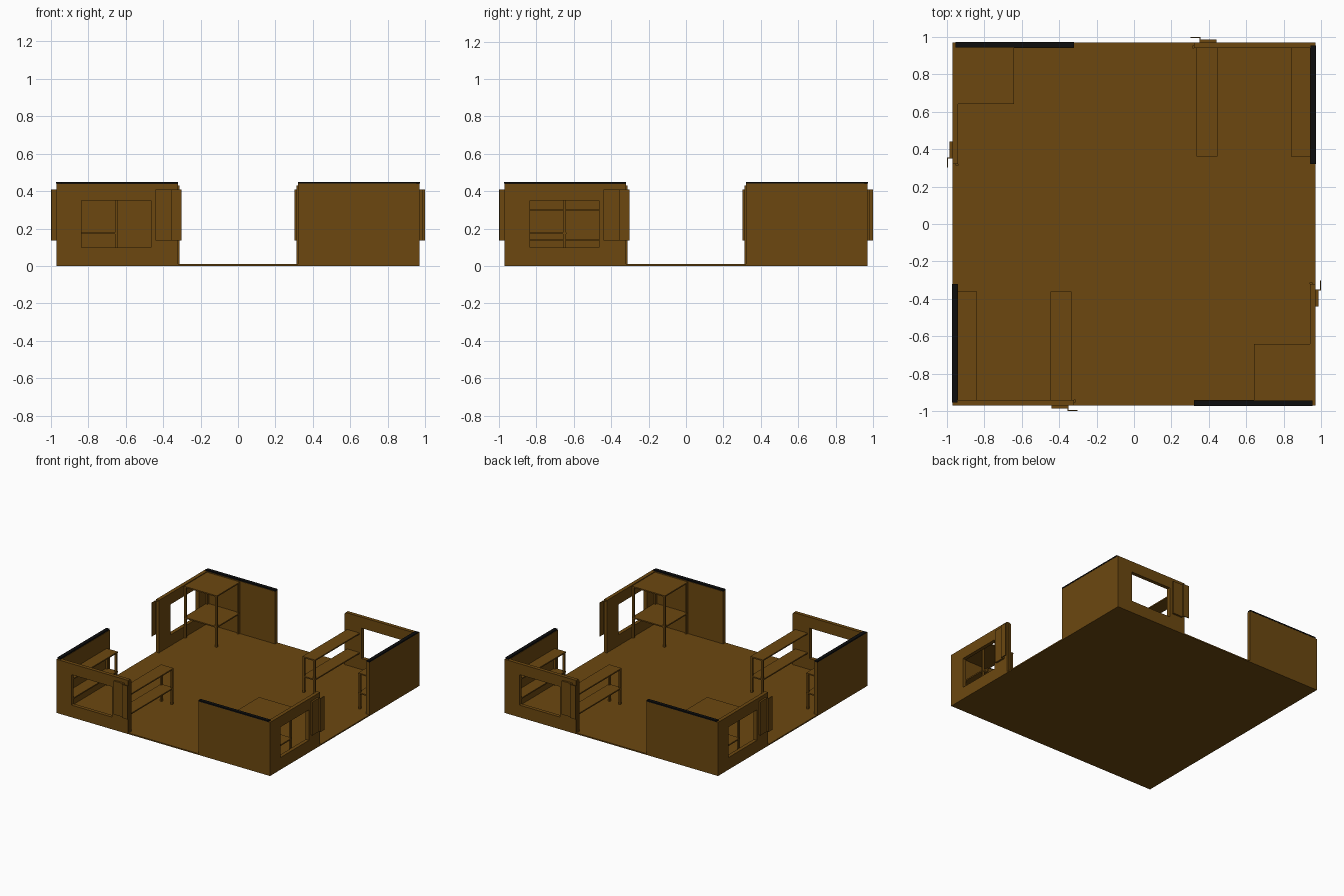
import bpy, bmesh, math
from mathutils import Matrix, Vector

if "Cube" in bpy.data.objects:
    bpy.data.objects.remove(bpy.data.objects["Cube"])


def material(name, rgb):
    m = bpy.data.materials.new(name)
    m.diffuse_color = (*rgb, 1.0)
    m.use_nodes = True
    m.node_tree.nodes["Principled BSDF"].inputs["Base Color"].default_value = m.diffuse_color
    return m


BROWN = material("brown_wood", (0.150, 0.064, 0.005))
BLACK = material("black_trim", (0.004, 0.004, 0.004))


def box(name, x, y, z, mat=BROWN, turn=0):
    """Box from (min, max) ranges, turned about the z axis by quarter turns."""
    bm = bmesh.new()
    bmesh.ops.create_cube(bm, size=1.0)
    size = Vector((x[1] - x[0], y[1] - y[0], z[1] - z[0]))
    mid = Vector((sum(x) / 2, sum(y) / 2, sum(z) / 2))
    rot = Matrix.Rotation(turn * math.pi / 2, 4, 'Z')
    bm.transform(rot @ Matrix.Translation(mid) @ Matrix.Diagonal((*size, 1.0)))
    me = bpy.data.meshes.new(name)
    bm.to_mesh(me)
    bm.free()
    me.materials.append(mat)
    ob = bpy.data.objects.new(name, me)
    bpy.context.collection.objects.link(ob)
    return ob


def cut(ob, cutter):
    """Cut a hole and bake the result."""
    mod = ob.modifiers.new("opening", 'BOOLEAN')
    mod.object = cutter
    mod.operation = 'DIFFERENCE'
    mod.solver = 'EXACT'
    dg = bpy.context.evaluated_depsgraph_get()
    me = bpy.data.meshes.new_from_object(ob.evaluated_get(dg))
    ob.modifiers.clear()
    ob.data = me
    bpy.data.objects.remove(cutter)


FLOOR = 0.01
TOP = 0.44

box("floor", (-.97, .97), (-.97, .97), (0, FLOOR))

# Each side: a window wall, a solid wall with black trim, a folded shutter
for t in range(4):
    wall = box(f"window_wall_{t}", (-.97, -.32), (-.97, -.94), (FLOOR, TOP), turn=t)
    hole = box("window_cutter", (-.835, -.465), (-1.05, -.85), (.10, .35), turn=t)
    hole.hide_render = True
    cut(wall, hole)
    box(f"door_jamb_{t}", (-.32, -.313), (-.955, -.938), (FLOOR, .43), turn=t)
    box(f"solid_wall_{t}", (.32, .94), (-.97, -.94), (FLOOR, TOP), turn=t)
    box(f"wall_trim_{t}", (.32, .955), (-.972, -.943), (TOP, .45), BLACK, t)
    box(f"shutter_panel_{t}", (-.44, -.355), (-.985, -.97), (.135, .41), turn=t)
    box(f"shutter_hinge_{t}", (-.355, -.350), (-1.0, -.97), (.135, .41), turn=t)
    box(f"shutter_leaf_{t}", (-.350, -.303), (-1.0, -.994), (.135, .41), turn=t)

LEG = 0.016


def leg(name, x, y, top, t):
    box(name, (x, x + LEG), (y, y + LEG), (FLOOR, top), turn=t)


# Furniture repeats on opposite corners
for t in (0, 2):
    # Two-tier shelves in the front left corner
    for n, (x0, x1) in enumerate(((-.94, -.84), (-.447, -.333))):
        for z in (.14, .30):
            box(f"shelf_board_{t}_{n}", (x0, x1), (-.94, -.36), (z - .005, z + .005), turn=t)
        for x in (x0 + .001, x1 - LEG - .001):
            leg(f"shelf_leg_{t}_{n}", x, -.361 - LEG, .296, t)

    # Square corner table with a lower shelf in the front right corner
    for z in (.176, .43):
        box(f"table_board_{t}", (.64, .94), (-.94, -.64), (z - .006, z + .004), turn=t)
    for x in (.641, .939 - LEG):
        for y in (-.939, -.641 - LEG):
            leg(f"table_leg_{t}", x, y, .425, t)
